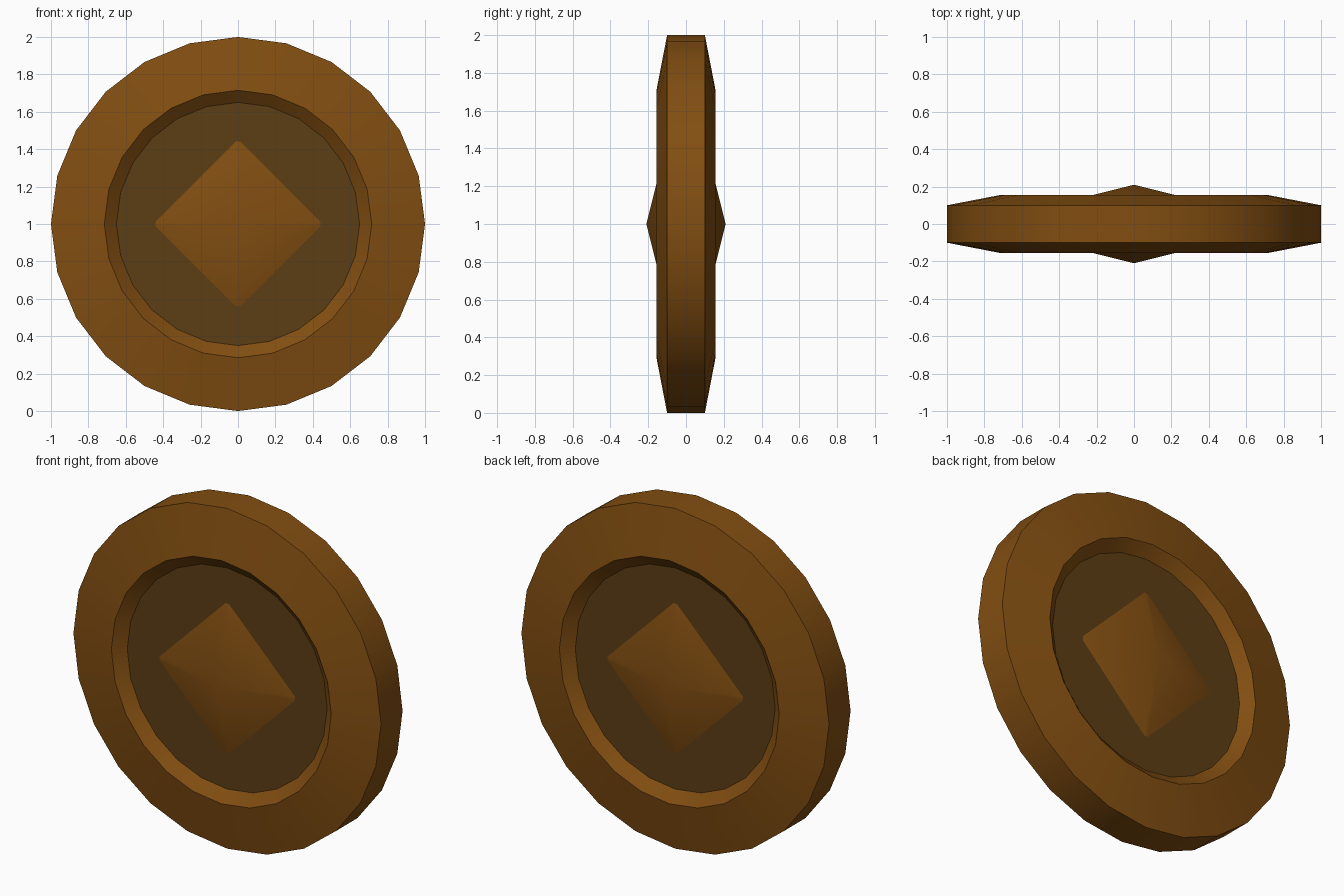
import bpy, bmesh, math

if "Cube" in bpy.data.objects:
    bpy.data.objects.remove(bpy.data.objects["Cube"])

SIDES = 24
CENTRE_Z = 1.0


def material(name, rgb):
    m = bpy.data.materials.new(name)
    m.diffuse_color = (*rgb, 1.0)
    m.use_nodes = True
    m.node_tree.nodes["Principled BSDF"].inputs["Base Color"].default_value = m.diffuse_color
    return m


bronze = material("bronze", (0.223, 0.076, 0.0056))
dark_bronze = material("dark bronze", (0.107, 0.048, 0.0070))


def finish(name, bm, mats, angle):
    bmesh.ops.recalc_face_normals(bm, faces=bm.faces)
    me = bpy.data.meshes.new(name)
    bm.to_mesh(me)
    bm.free()
    for m in mats:
        me.materials.append(m)
    me.shade_smooth()
    me.set_sharp_from_angle(angle=math.radians(angle))
    ob = bpy.data.objects.new(name, me)
    ob.location.z = CENTRE_Z
    bpy.context.collection.objects.link(ob)
    return ob


# Coin body: (radius, y) profile turned around the y axis, recessed on both faces
half = [(0.65, -0.10), (0.715, -0.155), (1.0, -0.10)]
profile = half + [(r, -y) for r, y in reversed(half)]
bm = bmesh.new()
rings = []
for r, y in profile:
    angles = [2 * math.pi * i / SIDES for i in range(SIDES)]
    rings.append([bm.verts.new((r * math.sin(a), y, r * math.cos(a))) for a in angles])
for a, b in zip(rings, rings[1:]):
    for i in range(SIDES):
        j = (i + 1) % SIDES
        bm.faces.new((a[i], a[j], b[j], b[i]))
# Dark recessed floors
for ring in (rings[0], rings[-1]):
    bm.faces.new(ring).material_index = 1
finish("coin_body", bm, [bronze, dark_bronze], 30)

# Raised diamond on each face: low pyramid with slightly clipped corners
for name, side in (("front_diamond", -1), ("back_diamond", 1)):
    bm = bmesh.new()
    apex = bm.verts.new((0, side * 0.21, 0))
    base = []
    for k in range(4):
        a = k * math.pi / 2
        for t in (-0.012, 0.012):
            x = 0.448 * math.cos(a) - t * math.sin(a)
            z = 0.448 * math.sin(a) + t * math.cos(a)
            base.append(bm.verts.new((x, side * 0.098, z)))
    for i in range(8):
        bm.faces.new((apex, base[i], base[(i + 1) % 8]))
    bm.faces.new(base)
    finish(name, bm, [bronze], 40)
